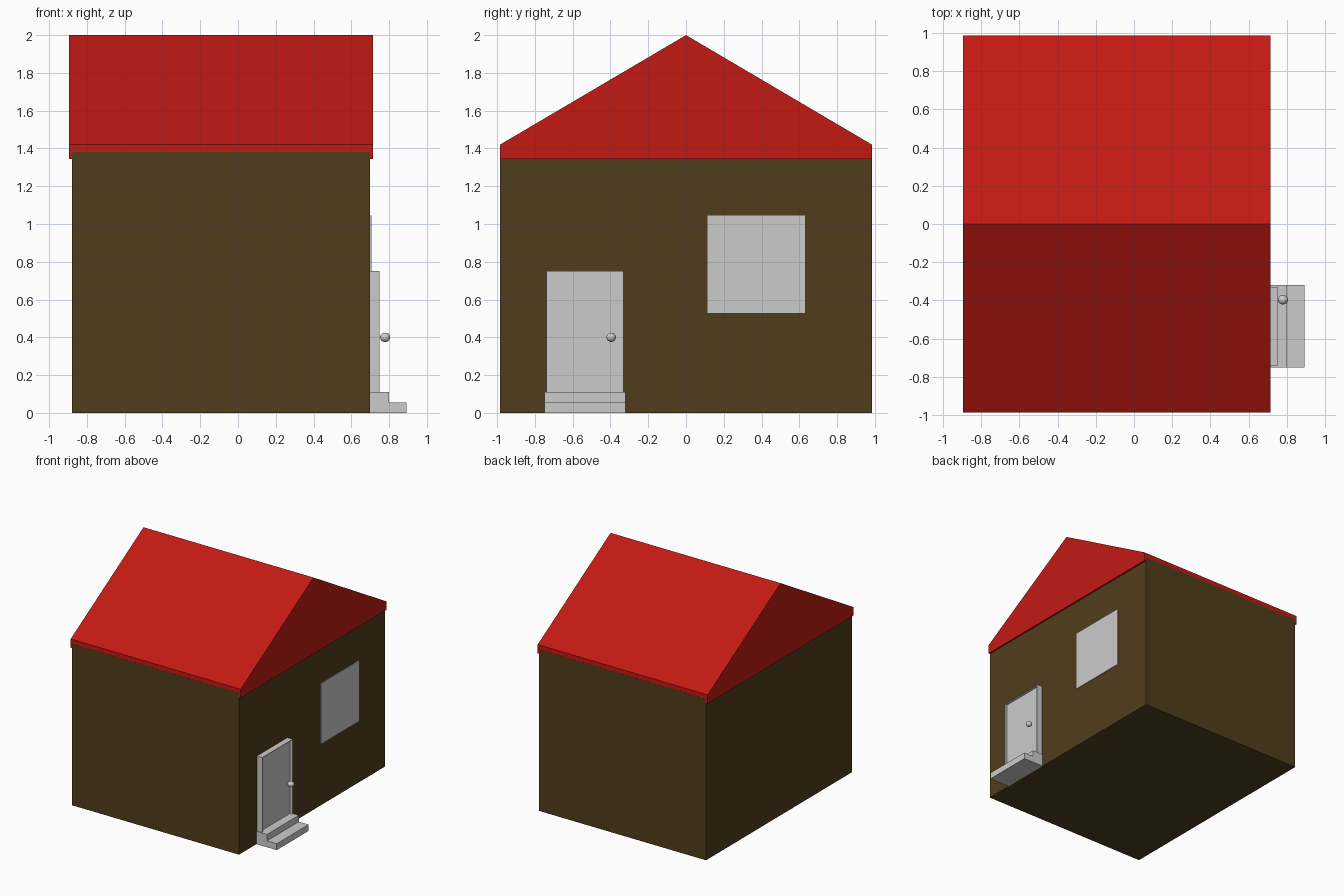
import bpy, bmesh

if "Cube" in bpy.data.objects:
    bpy.data.objects.remove(bpy.data.objects["Cube"])


def material(name, rgb):
    m = bpy.data.materials.new(name)
    m.diffuse_color = (*rgb, 1)
    m.use_nodes = True
    m.node_tree.nodes["Principled BSDF"].inputs["Base Color"].default_value = m.diffuse_color
    return m


def add_object(name, bm, mat=None):
    bmesh.ops.recalc_face_normals(bm, faces=bm.faces[:])
    mesh = bpy.data.meshes.new(name)
    bm.to_mesh(mesh)
    bm.free()
    obj = bpy.data.objects.new(name, mesh)
    bpy.context.collection.objects.link(obj)
    if mat:
        mesh.materials.append(mat)
    return obj


def prism(name, profile, offset, mat=None):
    """Extrude a closed planar outline by the offset vector."""
    bm = bmesh.new()
    face = bm.faces.new([bm.verts.new(p) for p in profile])
    new = bmesh.ops.extrude_face_region(bm, geom=[face], use_keep_orig=True)["geom"]
    bmesh.ops.translate(bm, vec=offset,
                        verts=[v for v in new if isinstance(v, bmesh.types.BMVert)])
    return add_object(name, bm, mat)


def box(name, lo, hi, mat=None):
    (x0, y0, z0), (x1, y1, z1) = lo, hi
    base = [(x0, y0, z0), (x1, y0, z0), (x1, y1, z0), (x0, y1, z0)]
    return prism(name, base, (0, 0, z1 - z0), mat)


brown = material("wall_brown", (0.08, 0.047, 0.012))
red = material("roof_red", (0.54, 0.01, 0.007))
WALL = 0.70

# House body and gabled roof
box("walls", (-0.88, -0.986, 0), (WALL, 0.986, 1.38), brown)
gable = [(-0.985, 1.345), (0.985, 1.345), (0.985, 1.42), (0, 2.0), (-0.985, 1.42)]
prism("roof", [(-0.895, y, z) for y, z in gable], (1.61, 0, 0), red)

# Window pane
box("window", (WALL - 0.01, 0.115, 0.53), (WALL + 0.006, 0.63, 1.045))

# Door panel set back inside a thin surround
box("door", (WALL, -0.739, 0.11), (0.725, -0.331, 0.749))
T = 0.004
surround = [(-0.74, 0.11), (-0.74, 0.752), (-0.33, 0.752), (-0.33, 0.11),
            (-0.33 - T, 0.11), (-0.33 - T, 0.752 - T), (-0.74 + T, 0.752 - T), (-0.74 + T, 0.11)]
prism("door_surround", [(WALL, y, z) for y, z in surround], (0.05, 0, 0))

# Door knob
bm = bmesh.new()
bmesh.ops.create_uvsphere(bm, u_segments=24, v_segments=12, radius=0.025)
bmesh.ops.scale(bm, vec=(1.08, 0.98, 0.98), verts=bm.verts)
bmesh.ops.translate(bm, vec=(0.779, -0.396, 0.40), verts=bm.verts)
for f in bm.faces:
    f.smooth = True
add_object("door_knob", bm)

# Two entrance steps
steps = [(WALL, 0), (0.892, 0), (0.892, 0.055), (0.80, 0.055), (0.80, 0.11), (WALL, 0.11)]
prism("steps", [(x, -0.75, z) for x, z in steps], (0, 0.43, 0))
